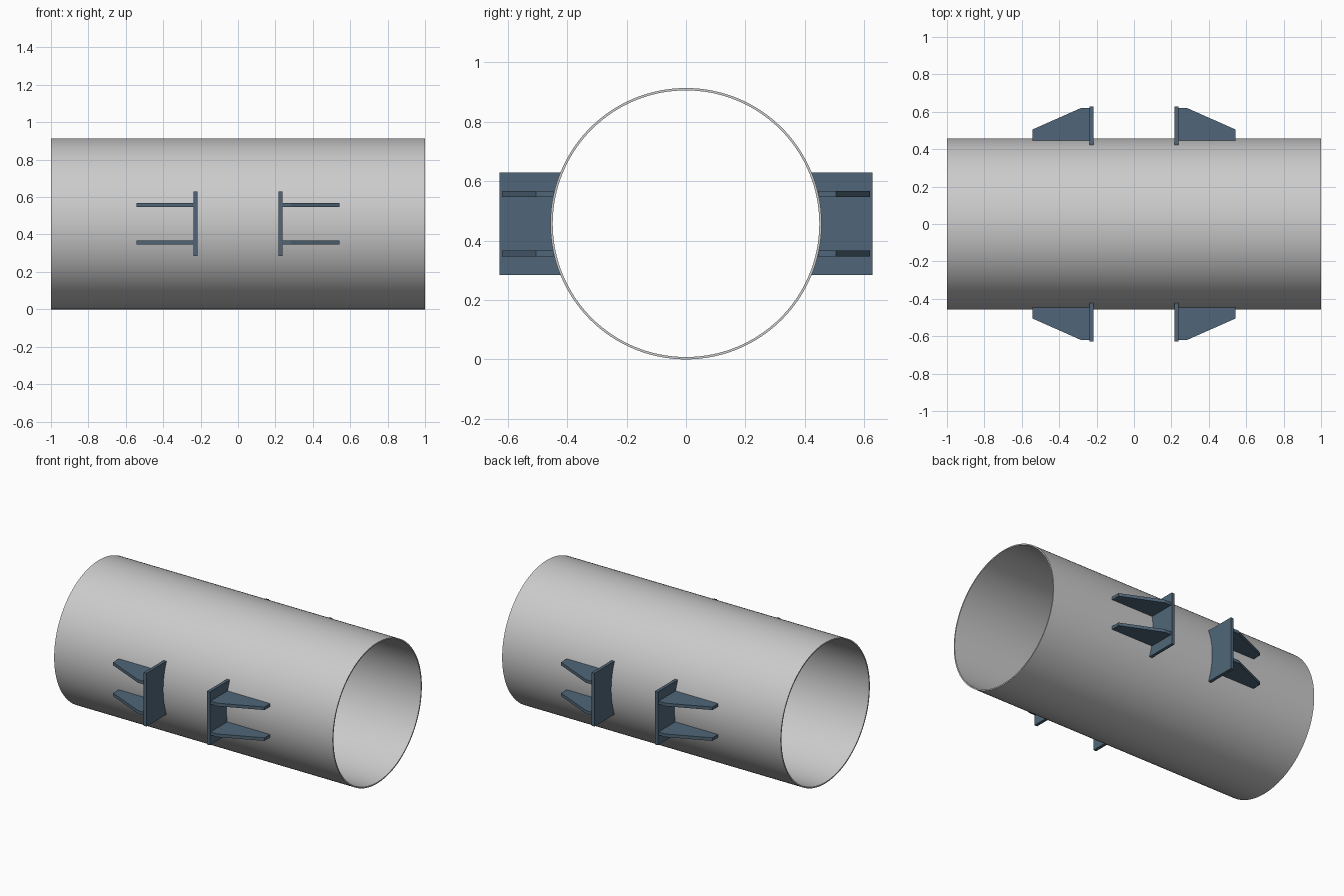
import bpy
from math import sin, cos, pi, sqrt

if "Cube" in bpy.data.objects:
    bpy.data.objects.remove(bpy.data.objects["Cube"])

R, T, HALF = 0.457, 0.008, 1.0      # pipe outer radius, wall, half length
SEGS = 128

steel = bpy.data.materials.new("dark_blue_paint")
steel.diffuse_color = (0.08, 0.134, 0.19, 1)
steel.use_nodes = True
steel.node_tree.nodes["Principled BSDF"].inputs["Base Color"].default_value = steel.diffuse_color


def add_mesh(name, verts, faces, mat=None):
    me = bpy.data.meshes.new(name)
    me.from_pydata(verts, [], faces)
    ob = bpy.data.objects.new(name, me)
    bpy.context.collection.objects.link(ob)
    if mat:
        me.materials.append(mat)
    # consistent outward normals
    import bmesh
    bm = bmesh.new()
    bm.from_mesh(me)
    bmesh.ops.recalc_face_normals(bm, faces=bm.faces)
    bm.to_mesh(me)
    bm.free()
    return ob


def prism(name, profile, place, a, b):
    """Extrude a 2D profile between depths a and b; place maps (u, v, depth) to xyz."""
    n = len(profile)
    verts = [place(u, v, d) for d in (a, b) for u, v in profile]
    faces = [list(range(n)), list(range(n, 2 * n))]
    faces += [[i, (i + 1) % n, n + (i + 1) % n, n + i] for i in range(n)]
    return add_mesh(name, verts, faces, steel)


# Pipe: four rings joined into a closed thin-walled tube
verts, faces = [], []
for x, r in ((-HALF, R), (HALF, R), (HALF, R - T), (-HALF, R - T)):
    for i in range(SEGS):
        a = 2 * pi * i / SEGS
        verts.append((x, r * sin(a), R + r * cos(a)))
for k in range(4):
    for i in range(SEGS):
        j, m = (i + 1) % SEGS, (k + 1) % 4
        faces.append((k * SEGS + i, k * SEGS + j, m * SEGS + j, m * SEGS + i))
pipe = add_mesh("pipe", verts, faces)
bpy.context.view_layer.objects.active = pipe
pipe.select_set(True)
bpy.ops.object.shade_smooth_by_angle(angle=pi / 6)

# Plate outline (y, z offset): straight outside, saddle arc against the pipe
H = 0.173
arc = [-H + 2 * H * i / 16 for i in range(17)]
plate = [(sqrt(R * R - z * z), z) for z in arc] + [(0.628, H), (0.628, -H)]

# Gusset outline (x, y): tapers away from the plate
gusset = [(0.237, 0.446), (0.543, 0.446), (0.543, 0.505),
          (0.284, 0.62), (0.237, 0.62)]

# Four brackets, mirrored in x and y
for sx, xname in ((-1, "left"), (1, "right")):
    for sy, yname in ((-1, "front"), (1, "back")):
        tag = f"{yname}_{xname}"
        prism(f"stop_plate_{tag}", plate,
              lambda y, z, d: (sx * d, sy * y, R + z), 0.217, 0.237)
        for zc, zname in ((-0.1, "lower"), (0.1, "upper")):
            prism(f"{zname}_gusset_{tag}", gusset,
                  lambda x, y, d: (sx * x, sy * y, R + d), zc - 0.01, zc + 0.01)
